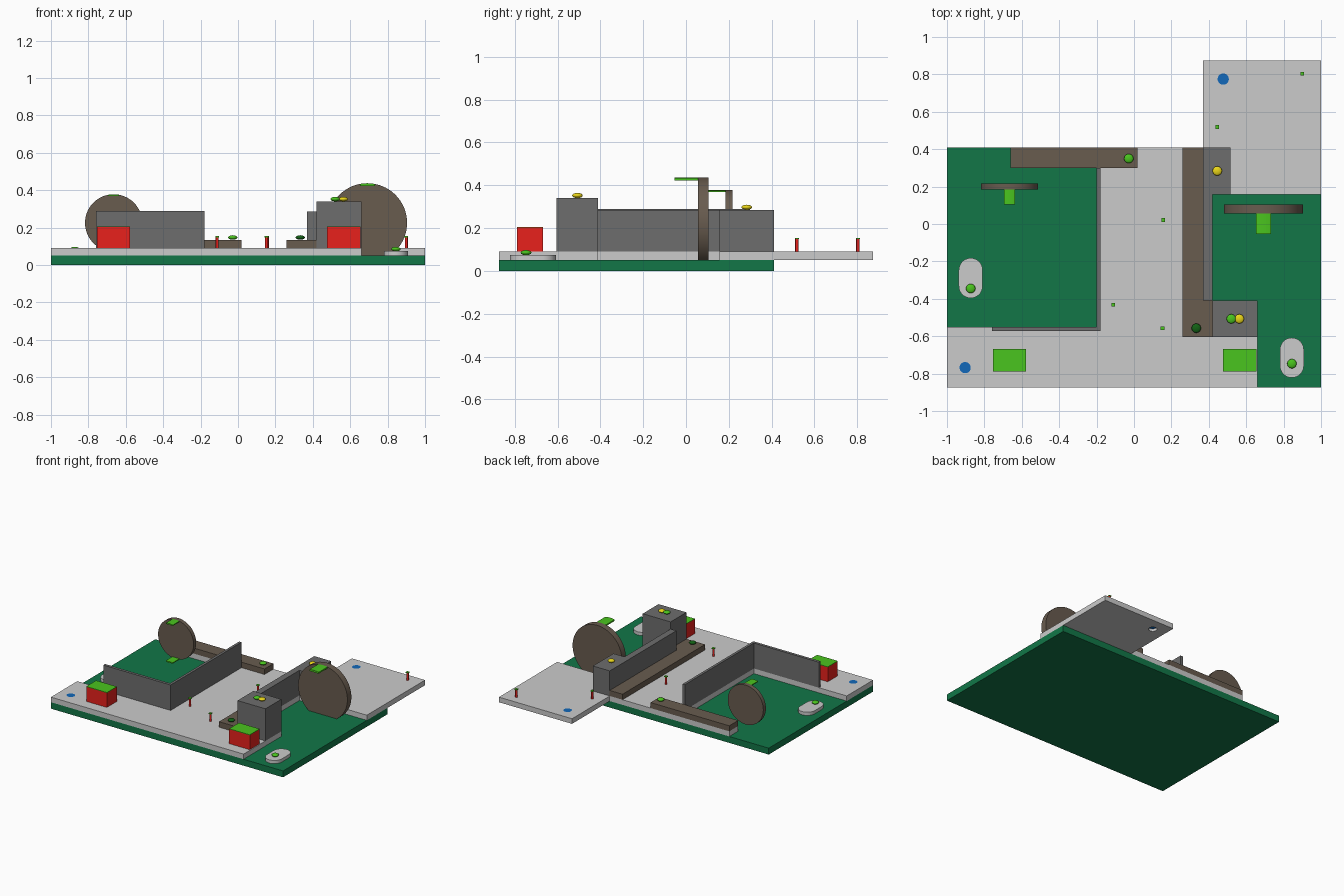
import bpy, bmesh, math

if "Cube" in bpy.data.objects:
    bpy.data.objects.remove(bpy.data.objects["Cube"])


def mat(name, *rgb):
    """Material from display (sRGB) values."""
    m = bpy.data.materials.new(name)
    lin = [c / 12.92 if c <= .04045 else ((c + .055) / 1.055) ** 2.4 for c in rgb]
    m.diffuse_color = (*lin, 1)
    m.use_nodes = True
    m.node_tree.nodes["Principled BSDF"].inputs["Base Color"].default_value = m.diffuse_color
    return m


GREEN = mat("board_green", .07, .465, .28)
BROWN = mat("brown", .41, .36, .31)
DARK = mat("dark_grey", .43, .43, .43)
LIME = mat("lime", .29, .77, .12)
RED = mat("red", .91, .13, .11)
BLUE = mat("blue", .07, .41, .73)
YELLOW = mat("yellow", .92, .84, .10)
FOREST = mat("forest", .07, .38, .08)


def prism(name, pts, lo, hi, m=None, axis="z"):
    """Extrude an outline: (x, y) along z, or (x, z) along y."""
    bm = bmesh.new()
    put = (lambda p, h: (p[0], p[1], h)) if axis == "z" else (lambda p, h: (p[0], h, p[1]))
    face = bm.faces.new([bm.verts.new(put(p, lo)) for p in pts])
    top = bmesh.ops.extrude_face_region(bm, geom=[face])["geom"]
    for v in top:
        if isinstance(v, bmesh.types.BMVert):
            v.co = put((v.co.x, v.co.y if axis == "z" else v.co.z), hi)
    bmesh.ops.recalc_face_normals(bm, faces=bm.faces)
    mesh = bpy.data.meshes.new(name)
    bm.to_mesh(mesh)
    bm.free()
    ob = bpy.data.objects.new(name, mesh)
    bpy.context.collection.objects.link(ob)
    if m:
        mesh.materials.append(m)
    return ob


def box(name, x0, x1, y0, y1, z0, z1, m=None):
    return prism(name, [(x0, y0), (x1, y0), (x1, y1), (x0, y1)], z0, z1, m)


def arc(cx, cy, r, a0, a1, n):
    return [(cx + r * math.cos(a0 + (a1 - a0) * i / n),
             cy + r * math.sin(a0 + (a1 - a0) * i / n)) for i in range(n + 1)]


def circle(cx, cy, r, n):
    return arc(cx, cy, r, 0, 2 * math.pi, n)[:-1]


def smooth(ob):
    bpy.ops.object.select_all(action="DESELECT")
    bpy.context.view_layer.objects.active = ob
    ob.select_set(True)
    bpy.ops.object.shade_smooth_by_angle(angle=math.radians(35))


# Base board and the raised slab with its overhanging back corner
box("base_board", -1, 1, -.874, .41, 0, .05, GREEN)
slab = prism("raised_slab", [
    (-1, -.874), (.66, -.874), (.66, -.41), (.42, -.41), (.42, .157), (1, .157),
    (1, .874), (.37, .874), (.37, .41), (-.66, .41), (-.66, .30), (-.20, .30),
    (-.20, -.55), (-1, -.55)], .05, .09)

# Blue capped holes through the slab
for x, y in [(-.903, -.768), (.477, .775)]:
    cutter = prism("hole_cutter", circle(x, y, .03, 32), .04, .10)
    cutter.hide_render = True
    cutter.hide_viewport = True
    mod = slab.modifiers.new("hole", "BOOLEAN")
    mod.operation, mod.object, mod.solver = "DIFFERENCE", cutter, "EXACT"
    prism("hole_cap", circle(x, y, .03, 32), .07, .09, BLUE)

# Corner wall, long stepped wall and tower
prism("corner_wall", [(-.76, -.572), (-.18, -.572), (-.18, .30), (-.20, .30),
                      (-.20, -.55), (-.76, -.55)], .09, .288, DARK)
prism("long_wall", [(.37, -.41), (.42, -.41), (.42, .157), (.515, .157),
                    (.515, .41), (.37, .41)], .09, .285, DARK)
box("tower", .42, .66, -.605, -.41, .09, .34, DARK)

# Low brown ledges
box("back_ledge", -.66, .018, .30, .41, .09, .133, BROWN)
prism("side_ledge", [(.26, -.605), (.42, -.605), (.42, -.41), (.37, -.41),
                     (.37, .41), (.26, .41)], .09, .133, BROWN)

# Upright discs with small curved tabs at top and bottom
for cx, cz, r, y0, y1, tab_w, tab_y, t, sides in [
        (-.665, .225, .153, .185, .217, .030, .105, .010, (1, -1)),
        (.692, .225, .212, .055, .104, .040, -.053, .015, (1,))]:
    smooth(prism("upright_disc", circle(cx, cz, r, 64), y0, y1, BROWN, "y"))
    a = math.asin(tab_w / r)
    for s in sides:
        top = arc(cx, cz, r, s * math.pi / 2 - a, s * math.pi / 2 + a, 6)
        inner = cz + s * (r - t)
        prism("disc_tab", top + [(top[-1][0], inner), (top[0][0], inner)],
              tab_y, y0, LIME, "y")

# Rounded pads on the board
for x, y in [(-.873, -.289), (.844, -.715)]:
    r, d = .064, .043
    smooth(prism("rounded_pad", arc(x, y + d, r, 0, math.pi, 16)
                 + arc(x, y - d, r, math.pi, 2 * math.pi, 16), .05, .075))

# Lens-shaped knobs
for x, y, z, m in [(-.028, .35, .135, LIME), (.333, -.557, .135, FOREST),
                   (.445, .284, .285, YELLOW), (.52, -.507, .34, LIME),
                   (.563, -.507, .34, YELLOW), (-.873, -.345, .073, LIME),
                   (.844, -.747, .073, LIME)]:
    bpy.ops.mesh.primitive_uv_sphere_add(segments=24, ring_count=12, radius=1,
                                         location=(x, y, z + .012))
    knob = bpy.context.object
    knob.name = "knob"
    knob.scale = (.025, .025, .012)
    knob.data.materials.append(m)
    bpy.ops.object.shade_smooth()

# Red crates with lime lids
for x in (-.755, .476):
    box("crate", x, x + .178, -.789, -.667, .09, .202, RED)
    box("crate_lid", x, x + .178, -.789, -.667, .202, .206, LIME)

# Red pins with square lime caps
for x, y in [(.157, .022), (-.111, -.432), (.153, -.557), (.445, .518), (.90, .803)]:
    smooth(prism("pin", circle(x, y, .008, 12), .09, .148, RED))
    box("pin_cap", x - .01, x + .01, y - .01, y + .01, .148, .154, LIME)
